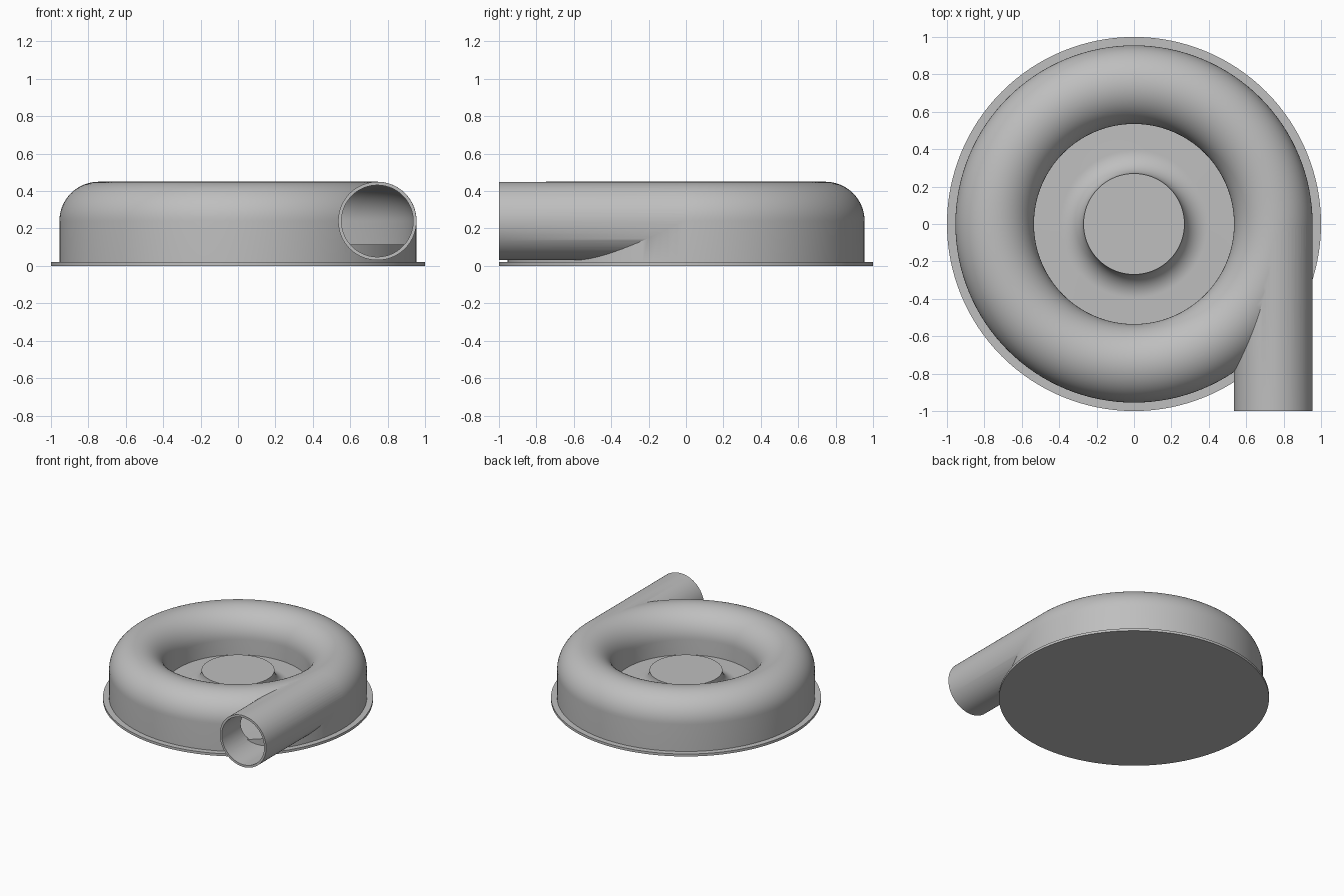
import bpy, bmesh
from math import pi, sin, cos, radians
from mathutils import Matrix, Vector

cube = bpy.data.objects.get("Cube")
if cube:
    bpy.data.objects.remove(cube, do_unlink=True)

SEG = 128
RING, MID = 0.745, 0.24        # radius and height of the volute tube centre
TUBE, BORE = 0.21, 0.192       # outer and inner tube radius
FLOOR, PLATE = 0.115, 0.02
HUB = 0.27

grey = bpy.data.materials.new("metal grey")
grey.use_nodes = True
colour = (0.52, 0.52, 0.52, 1)
grey.diffuse_color = colour
grey.node_tree.nodes["Principled BSDF"].inputs["Base Color"].default_value = colour


def finish(name, bm):
    bmesh.ops.remove_doubles(bm, verts=bm.verts, dist=1e-5)
    bmesh.ops.recalc_face_normals(bm, faces=bm.faces)
    mesh = bpy.data.meshes.new(name)
    bm.to_mesh(mesh)
    bm.free()
    mesh.materials.append(grey)
    obj = bpy.data.objects.new(name, mesh)
    bpy.context.collection.objects.link(obj)
    return obj


def arc(cx, cz, r, start, end, steps):
    angles = [radians(start + (end - start) * i / steps) for i in range(steps + 1)]
    return [(cx + r * cos(a), cz + r * sin(a)) for a in angles]


def lathe(name, profile, closed=False):
    bm = bmesh.new()
    verts = [bm.verts.new((r, 0, z)) for r, z in profile]
    edges = [bm.edges.new(pair) for pair in zip(verts, verts[1:])]
    if closed:
        edges.append(bm.edges.new((verts[-1], verts[0])))
    bmesh.ops.spin(bm, geom=verts + edges, cent=(0, 0, 0), axis=(0, 0, 1),
                   angle=2 * pi, steps=SEG, use_duplicate=False)
    return finish(name, bm)


def rod(name, radius, y0, y1):
    bm = bmesh.new()
    place = Matrix.Translation((RING, (y0 + y1) / 2, MID)) @ Matrix.Rotation(pi / 2, 4, 'X')
    bmesh.ops.create_cone(bm, cap_ends=True, segments=96, radius1=radius,
                          radius2=radius, depth=y1 - y0, matrix=place)
    return finish(name, bm)


def select(obj):
    bpy.ops.object.select_all(action='DESELECT')
    obj.select_set(True)
    bpy.context.view_layer.objects.active = obj


def combine(obj, other, operation):
    select(obj)
    mod = obj.modifiers.new(operation.lower(), 'BOOLEAN')
    mod.operation, mod.solver, mod.object = operation, 'EXACT', other
    bpy.ops.object.modifier_apply(modifier=mod.name)
    bpy.data.objects.remove(other, do_unlink=True)


def tube_section(r, bottom):
    # Half-round top with straight walls down to the bottom
    return [(RING + r, bottom)] + arc(RING, MID, r, 0, 180, 32) + [(RING - r, bottom)]


# Volute casing with its tangential outlet pipe, hollowed out
casing = lathe("volute_casing", tube_section(TUBE, PLATE - 0.005), closed=True)
combine(casing, rod("outlet_pipe", TUBE - 0.0005, -1.0, -0.003), 'UNION')
combine(casing, lathe("cavity", tube_section(BORE, -0.05), closed=True), 'DIFFERENCE')
combine(casing, rod("pipe_bore", BORE - 0.0005, -1.1, -0.005), 'DIFFERENCE')

# Raised floor and flared hub in the middle
flare = MID - FLOOR
hub = lathe("hub_and_floor",
            [(0, MID)] + arc(HUB + flare, MID, flare, 180, 270, 16)
            + [(RING + TUBE - 0.004, FLOOR), (RING + TUBE - 0.004, 0.01), (0, 0.01)])

# Flat mounting plate
plate = lathe("base_plate", [(0, 0), (1, 0), (1, PLATE), (0, PLATE)])

for obj in (casing, hub, plate):
    select(obj)
    bpy.ops.object.shade_smooth_by_angle(angle=radians(30))
